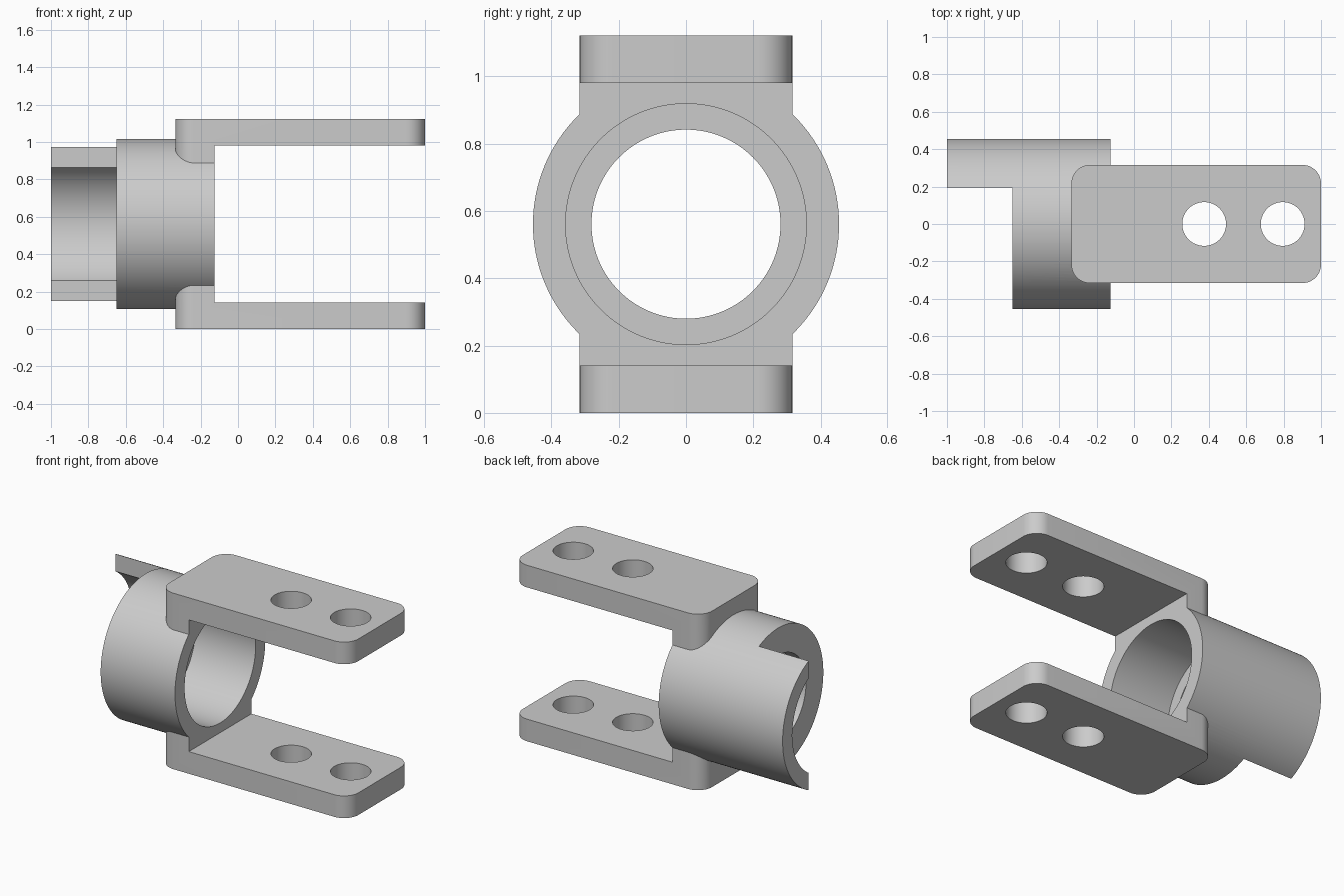
import bpy, bmesh, math
from mathutils import Matrix, Vector

if "Cube" in bpy.data.objects:
    bpy.data.objects.remove(bpy.data.objects["Cube"])

MID = 0.561       # height of the tube axis
TOP = 2 * MID
BORE = 0.358      # wide bore radius

grey = bpy.data.materials.new("plain_grey")
grey.use_nodes = True
grey.diffuse_color = (0.6, 0.6, 0.6, 1)
grey.node_tree.nodes["Principled BSDF"].inputs["Base Color"].default_value = (0.6, 0.6, 0.6, 1)


def finish(name, bm):
    bmesh.ops.recalc_face_normals(bm, faces=bm.faces)
    mesh = bpy.data.meshes.new(name)
    bm.to_mesh(mesh)
    bm.free()
    mesh.materials.append(grey)
    ob = bpy.data.objects.new(name, mesh)
    bpy.context.collection.objects.link(ob)
    return ob


def prism(name, outline, along):
    bm = bmesh.new()
    base = bm.faces.new([bm.verts.new(p) for p in outline])
    end = bmesh.ops.extrude_face_region(bm, geom=[base])["geom"]
    bmesh.ops.translate(bm, vec=along, verts=[g for g in end if isinstance(g, bmesh.types.BMVert)])
    return finish(name, bm)


def box(name, lo, hi):
    bm = bmesh.new()
    size = Vector(hi) - Vector(lo)
    mid = (Vector(hi) + Vector(lo)) / 2
    bmesh.ops.create_cube(bm, size=1, matrix=Matrix.Translation(mid) @ Matrix.Diagonal((*size, 1)))
    return finish(name, bm)


def cylinder(name, radius, start, end, axis, centre, sides=128):
    bm = bmesh.new()
    turn = Matrix.Rotation(math.pi / 2, 4, "Y") if axis == "X" else Matrix()
    step = Vector((1, 0, 0)) if axis == "X" else Vector((0, 0, 1))
    place = Matrix.Translation(Vector(centre) + step * (start + end) / 2) @ turn
    bmesh.ops.create_cone(bm, cap_ends=True, segments=sides, radius1=radius,
                          radius2=radius, depth=end - start, matrix=place)
    return finish(name, bm)


def rounded_block(name, x0, x1, half, height, radius, steps=12):
    centres = [(x1 - radius, half - radius), (x0 + radius, half - radius),
               (x0 + radius, radius - half), (x1 - radius, radius - half)]
    ring = []
    for corner, (cx, cy) in enumerate(centres):
        for i in range(steps + 1):
            a = (corner + i / steps) * math.pi / 2
            ring.append((cx + radius * math.cos(a), cy + radius * math.sin(a), 0))
    return prism(name, ring, (0, 0, height))


def tab_trim(name, edge, steps=48):
    # Everything in front of the tab edge, bulging into the tab's hollow side
    limit = math.acos(edge / BORE)
    angles = [limit * (2 * i / steps - 1) for i in range(steps + 1)]
    arc = [(-1.5, BORE * math.cos(a), MID + BORE * math.sin(a)) for a in angles]
    outline = [(-1.5, -1, -1), (-1.5, edge, -1), *arc, (-1.5, edge, 2), (-1.5, -1, 2)]
    return prism(name, outline, (0.85, 0, 0))


def combine(target, other, operation):
    mod = target.modifiers.new(operation, "BOOLEAN")
    mod.operation, mod.solver, mod.object = operation, "EXACT", other
    bpy.context.view_layer.objects.active = target
    bpy.ops.object.modifier_apply(modifier=mod.name)
    bpy.data.objects.remove(other)


# Tube with its far end trimmed to a curved tab on one side
axis_point = (0, 0, MID)
clevis = cylinder("forked_tube_bracket", 0.455, -1, 0, "X", axis_point)
combine(clevis, tab_trim("tab_trim", 0.193), "DIFFERENCE")

# Block that becomes the two fork arms, and the gap between them
combine(clevis, rounded_block("fork_block", -0.335, 1, 0.316, TOP, 0.1), "UNION")
combine(clevis, box("fork_gap", (-0.126, -1, 0.141), (2, 1, TOP - 0.141)), "DIFFERENCE")

# Stepped bore, leaving a thin inner lip
for radius, start in [(0.281, -1.2), (BORE, -0.55)]:
    combine(clevis, cylinder("bore", radius, start, 0.3, "X", axis_point), "DIFFERENCE")

# Pin holes through both arms
for x in (0.375, 0.795):
    combine(clevis, cylinder("pin_hole", 0.117, -0.5, 1.5, "Z", (x, 0, 0), 64), "DIFFERENCE")

bpy.ops.object.select_all(action="DESELECT")
clevis.select_set(True)
bpy.context.view_layer.objects.active = clevis
bpy.ops.object.shade_smooth_by_angle(angle=math.radians(30))
